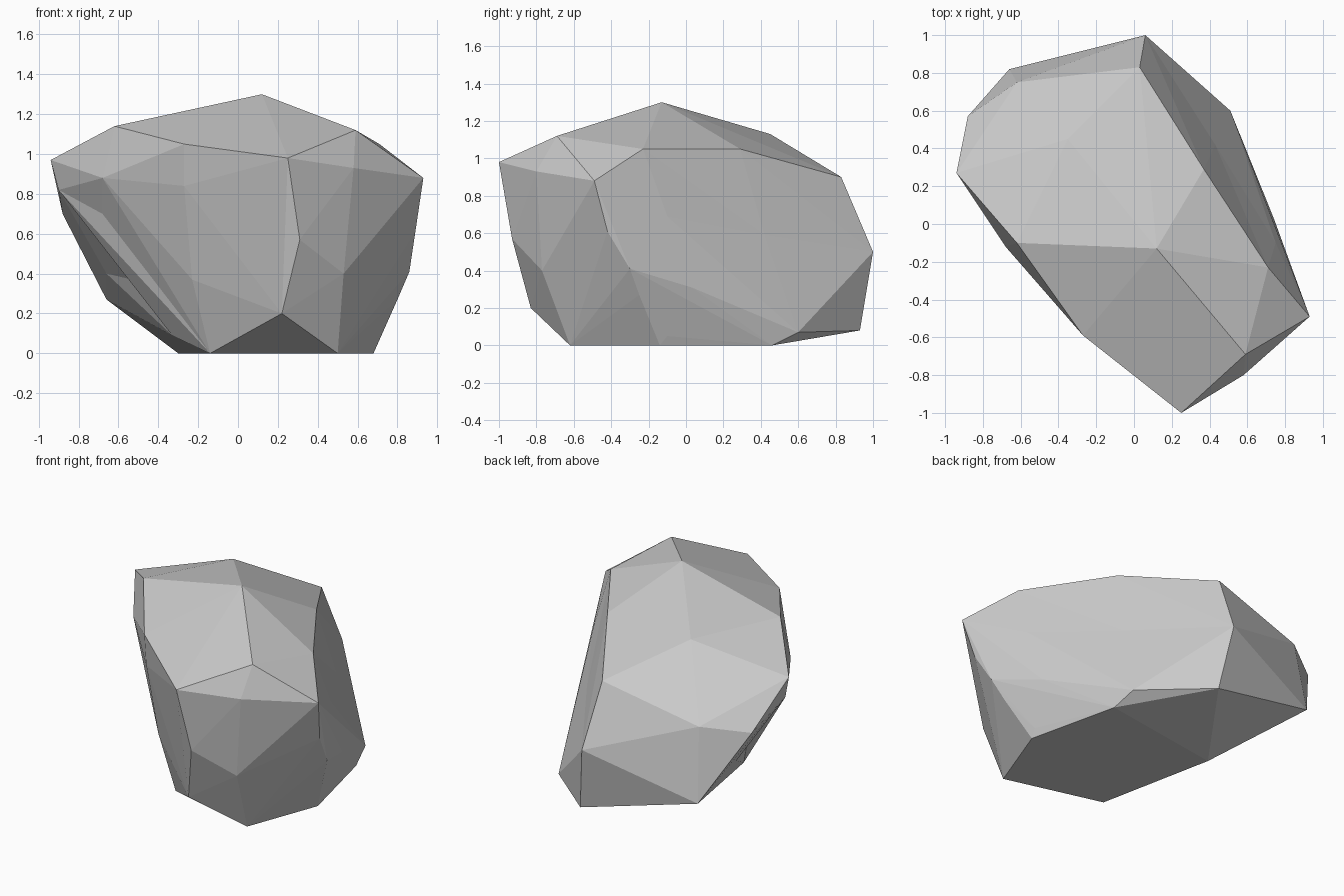
import bpy
import bmesh
from mathutils import Vector

default_cube = bpy.data.objects.get("Cube")
if default_cube:
    bpy.data.objects.remove(default_cube, do_unlink=True)

# Crown: top corners of the boulder
crown = [
    (.12, -.13, 1.3), (.59, -.69, 1.12), (.25, -1, .98), (-.27, -.59, 1.05),
    (-.62, -.1, 1.14), (-.94, .27, .97), (-.35, .45, 1.13), (.03, .83, .9),
    (.37, .29, 1.05), (.71, -.23, 1.05), (.93, -.49, .88),
]

# Shoulder: corners just under the crown
shoulder = [
    (.58, -.8, .93), (.31, -.93, .57), (-.27, -.57, .84), (-.68, -.12, .88),
    (-.68, .02, .7), (-.9, .25, .82), (-.88, .57, .7), (-.62, .75, .74),
    (.06, 1, .5), (.43, .42, .59), (.75, -.1, .69), (.89, -.42, .61),
]

# Belly: corners where the sides turn inward
belly = [
    (.53, -.77, .4), (.22, -.83, .2), (-.23, -.5, .37), (-.53, .12, .37),
    (-.66, .42, .4), (-.66, .82, .27), (.74, .03, .31), (.8, -.25, .27),
    (.86, -.3, .41),
]

# Foot: corners resting on or near the ground
foot = [
    (.5, -.62, 0), (-.14, -.45, 0), (-.33, -.13, .09), (-.3, .33, 0),
    (.12, .93, .08), (.51, .6, .07), (.54, .46, 0), (.69, -.1, .05),
    (.68, -.14, 0),
]


def wrap(corners):
    """Stretch a skin of flat facets over the corners, keeping shallow dents."""
    middle = Vector((0, 0, .6))
    lift = [1.0] * len(corners)
    for attempt in range(80):
        bm = bmesh.new()
        verts = [bm.verts.new(middle + (p - middle) * k)
                 for p, k in zip(corners, lift)]
        bmesh.ops.convex_hull(bm, input=verts, use_existing_faces=False)
        buried = [i for i, v in enumerate(verts)
                  if v.is_valid and not v.link_faces]
        if not buried or attempt == 79:
            break
        for i in buried:
            lift[i] *= 1.01
        bm.free()
    # Dented corners go back to their true places
    for v, p in zip(verts, corners):
        if v.is_valid:
            v.co = p
    loose = [v for v in bm.verts if not v.link_faces]
    bmesh.ops.delete(bm, geom=loose, context='VERTS')
    bmesh.ops.recalc_face_normals(bm, faces=bm.faces[:])
    return bm


def flat_material(name, shade):
    material = bpy.data.materials.new(name)
    material.use_nodes = True
    colour = (shade, shade, shade, 1)
    material.diffuse_color = colour
    for node in material.node_tree.nodes:
        if node.type == 'BSDF_PRINCIPLED':
            node.inputs["Base Color"].default_value = colour
            node.inputs["Roughness"].default_value = 1
    return material


# Boulder: one faceted stone
skin = wrap([Vector(p) for p in crown + shoulder + belly + foot])
mesh = bpy.data.meshes.new("boulder")
skin.to_mesh(mesh)
skin.free()
mesh.materials.append(flat_material("stone_grey", .6))
boulder = bpy.data.objects.new("boulder", mesh)
bpy.context.collection.objects.link(boulder)
